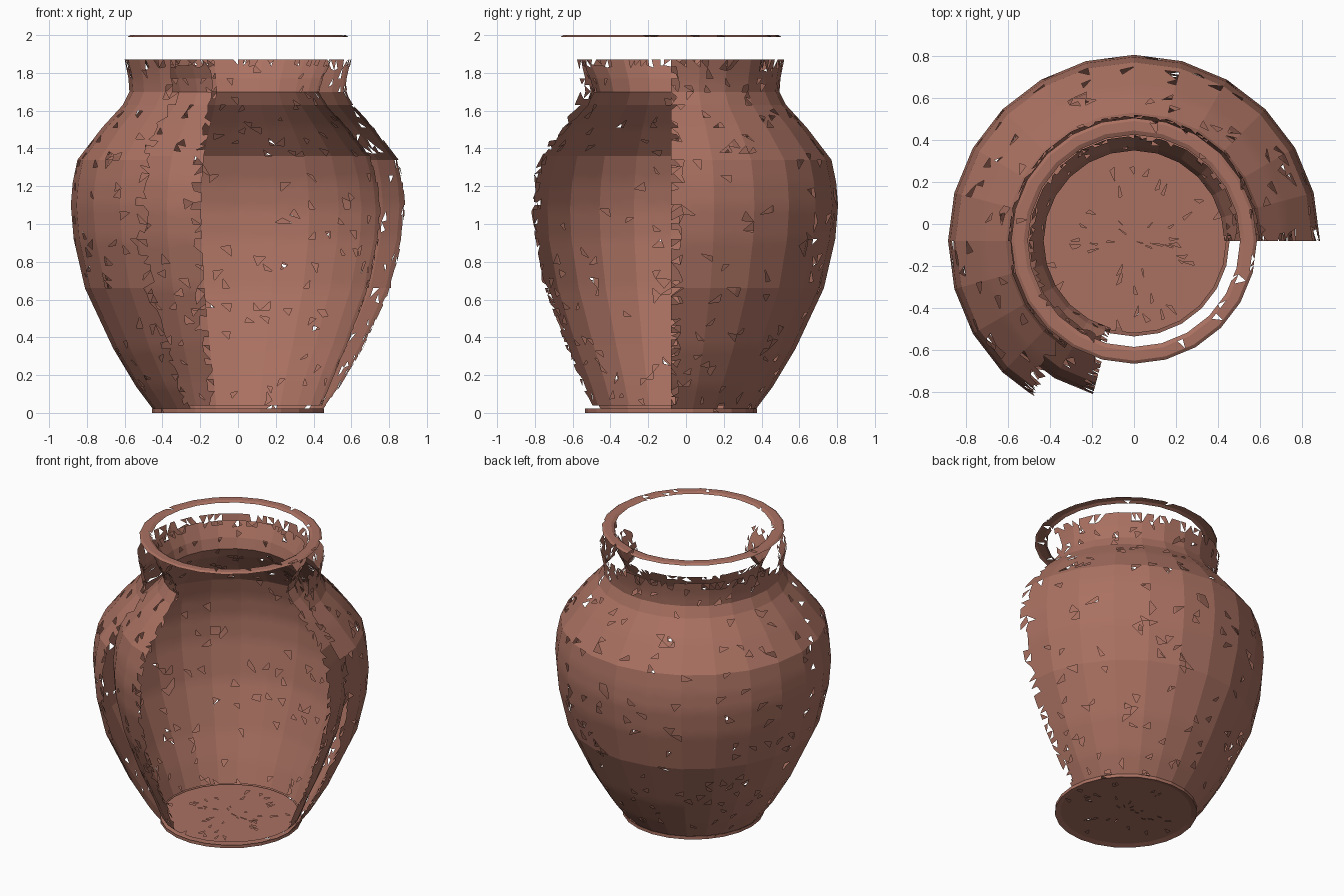
import bpy, bmesh, math, random

if "Cube" in bpy.data.objects:
    bpy.data.objects.remove(bpy.data.objects["Cube"])

SIDES, SUB = 24, 4                 # big facets, small cells per facet
FACET = math.tau / SIDES
AXIS_Y = -0.08                     # vase axis; the missing front shifts the centre

clay = bpy.data.materials.new("fired_clay")
clay.diffuse_color = (0.40, 0.165, 0.12, 1)
clay.use_nodes = True
clay.node_tree.nodes["Principled BSDF"].inputs["Base Color"].default_value = clay.diffuse_color


def ring_point(radius, angle, z):
    """Point on a many-sided ring: straight chords between the facet corners."""
    off = angle % FACET - FACET / 2
    r = radius * math.cos(FACET / 2) / math.cos(off)
    return (r * math.cos(angle), AXIS_Y + r * math.sin(angle), z)


def shell(name, profile, cols, seed, holes=0.035, ragged=(), step=0.042):
    """Sweep a (radius, z) profile round the axis as a thin, chipped sheet."""
    rng = random.Random(seed)
    closed = cols == SIDES * SUB
    # rows: cut each profile segment into short steps, marking the free ones
    rows = [(*profile[0], 0, 0)]
    for (r0, z0), (r1, z1) in zip(profile, profile[1:]):
        n = max(1, round(math.hypot(r1 - r0, z1 - z0) / step))
        for k in range(1, n + 1):
            t = k / n
            dr, dz = ((r1 - r0) / n, (z1 - z0) / n) if k < n else (0, 0)
            rows.append((r0 + (r1 - r0) * t, z0 + (z1 - z0) * t, dr, dz))
    bm = bmesh.new()
    grid = []
    for r, z, dr, dz in rows:
        line = []
        for c in range(cols if closed else cols + 1):
            j = rng.uniform(-0.3, 0.3)
            u = c + (rng.uniform(-0.3, 0.3) if c % SUB else 0)
            line.append(bm.verts.new(
                ring_point(r + dr * j, u * FACET / SUB, z + dz * j)))
        grid.append(line)
    # triangles, with random chips and ragged broken borders
    for i in range(len(rows) - 1):
        for c in range(cols):
            d = (c + 1) % len(grid[0])
            a, b, e, f = grid[i][c], grid[i][d], grid[i + 1][d], grid[i + 1][c]
            tris = [(a, b, e), (a, e, f)] if rng.random() < 0.5 else [(a, b, f), (b, e, f)]
            border = (("top" in ragged and i == len(rows) - 2)
                      or ("sides" in ragged and c in (0, cols - 1)))
            for t in tris:
                if rng.random() > (0.45 if border else holes):
                    bm.faces.new(t)
    bmesh.ops.remove_doubles(bm, verts=bm.verts, dist=0.0005)
    loose = [v for v in bm.verts if not v.link_faces]
    bmesh.ops.delete(bm, geom=loose, context='VERTS')
    me = bpy.data.meshes.new(name)
    bm.to_mesh(me)
    bm.free()
    ob = bpy.data.objects.new(name, me)
    bpy.context.collection.objects.link(ob)
    me.materials.append(clay)
    bpy.ops.object.select_all(action='DESELECT')
    ob.select_set(True)
    bpy.context.view_layer.objects.active = ob
    bpy.ops.object.shade_smooth_by_angle(angle=math.radians(10))
    return ob


# outer wall, broken away at the front right
outer = [(0.45, 0.02), (0.54, 0.14), (0.66, 0.34), (0.81, 0.66), (0.87, 0.92),
         (0.885, 1.10), (0.875, 1.22), (0.85, 1.34), (0.72, 1.51), (0.61, 1.63),
         (0.575, 1.70), (0.58, 1.77), (0.60, 1.87)]
shell("outer_wall", outer, 63, 1, ragged=("top", "sides"))

# inner wall, reaching a little further round the break
inner = [(0.445, 0.04), (0.50, 0.18), (0.58, 0.36), (0.69, 0.66), (0.745, 0.92),
         (0.755, 1.08), (0.74, 1.22), (0.70, 1.36), (0.58, 1.51), (0.47, 1.63),
         (0.43, 1.70), (0.45, 1.77), (0.50, 1.87)]
shell("inner_wall", inner, 68, 2, ragged=("top", "sides"))

# floor and underside
shell("inner_floor", [(0, 0.035), (0.44, 0.035)], 96, 3, holes=0.02)
shell("base_underside", [(0, 0.012), (0.42, 0.010), (0.455, 0.0), (0.455, 0.022)],
      96, 4, holes=0.02)

# flat lip floating above the broken neck
shell("rim", [(0.505, 1.99), (0.525, 2.0), (0.57, 2.0), (0.585, 1.99)], 96, 5, holes=0.03)
